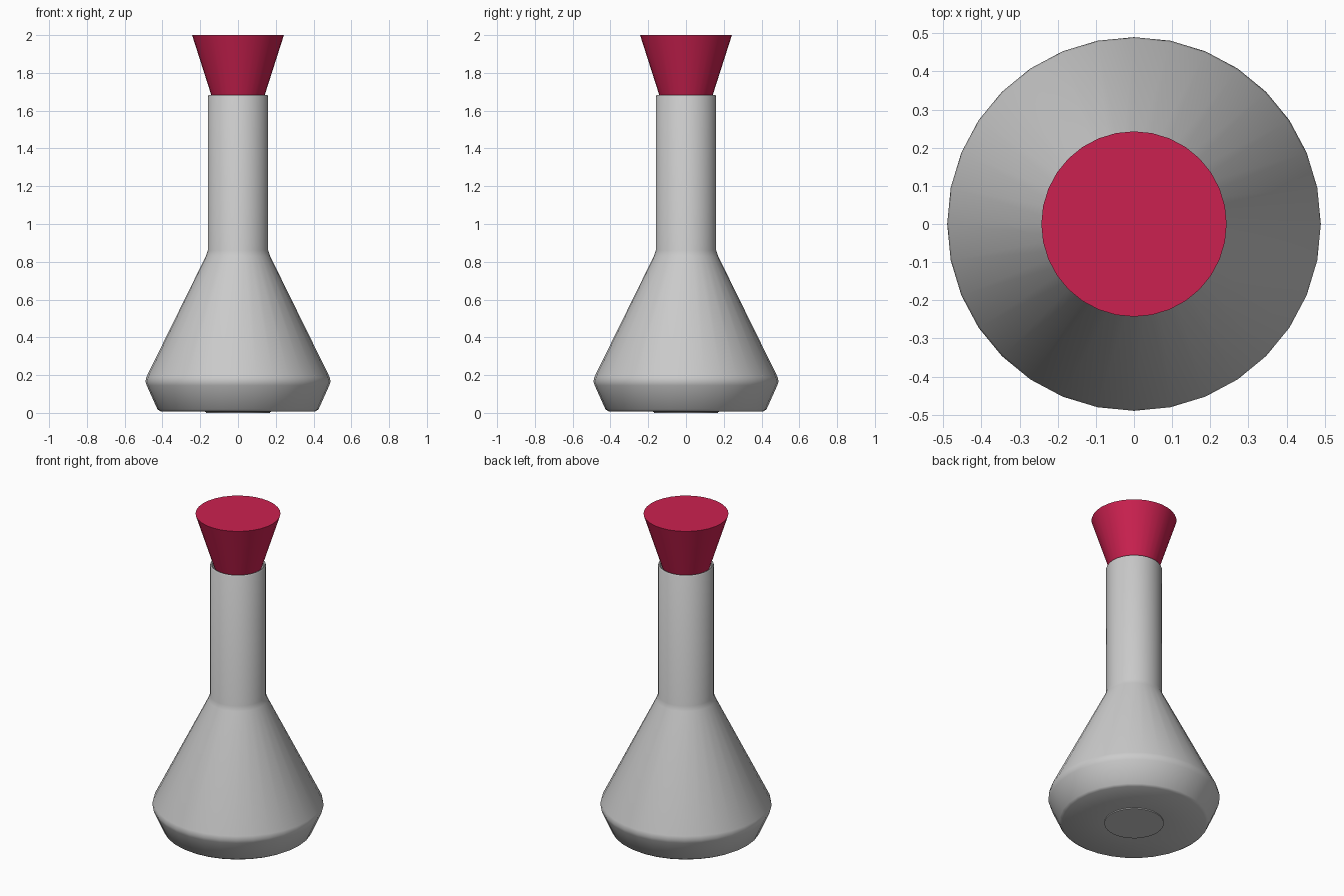
import bpy, bmesh, math

if "Cube" in bpy.data.objects:
    bpy.data.objects.remove(bpy.data.objects["Cube"])

SIDES = 32


def lathe(name, profile, colour=None):
    """Revolve (radius, z) points about z; points with radius 0 close the shape."""
    bm = bmesh.new()
    rings = []
    for r, z in profile:
        if r == 0:
            rings.append([bm.verts.new((0, 0, z))] * SIDES)
        else:
            rings.append([bm.verts.new((r * math.cos(a), r * math.sin(a), z))
                          for a in (2 * math.pi * i / SIDES for i in range(SIDES))])
    for low, high in zip(rings, rings[1:]):
        for i in range(SIDES):
            j = (i + 1) % SIDES
            corners = dict.fromkeys((low[i], low[j], high[j], high[i]))
            bm.faces.new(list(corners))
    bmesh.ops.recalc_face_normals(bm, faces=bm.faces)
    mesh = bpy.data.meshes.new(name)
    bm.to_mesh(mesh)
    bm.free()
    obj = bpy.data.objects.new(name, mesh)
    bpy.context.collection.objects.link(obj)
    if colour:
        mat = bpy.data.materials.new(name + "_colour")
        mat.diffuse_color = colour
        mat.use_nodes = True
        mat.node_tree.nodes["Principled BSDF"].inputs["Base Color"].default_value = mat.diffuse_color
        mesh.materials.append(mat)
    bpy.ops.object.select_all(action='DESELECT')
    obj.select_set(True)
    bpy.context.view_layer.objects.active = obj
    bpy.ops.object.shade_smooth_by_angle(angle=math.radians(40))
    return obj


# Flask: raised foot disc, chamfered base, cone, neck, rim, then the inner wall
lathe("flask", [
    (0, 0), (0.17, 0), (0.17, 0.006),
    (0.41, 0.008), (0.426, 0.018), (0.483, 0.145), (0.49, 0.165), (0.485, 0.19),
    (0.17, 0.83), (0.16, 0.86), (0.16, 1.675), (0.155, 1.683), (0.148, 1.68),
    (0.146, 0.86), (0.46, 0.19), (0.465, 0.165), (0.40, 0.03), (0, 0.03),
])

# Stopper: tapered plug reaching into the neck
lathe("stopper", [(0, 1.6), (0.115, 1.6), (0.243, 2.0), (0, 2.0)],
      (0.6, 0.015, 0.08, 1))
